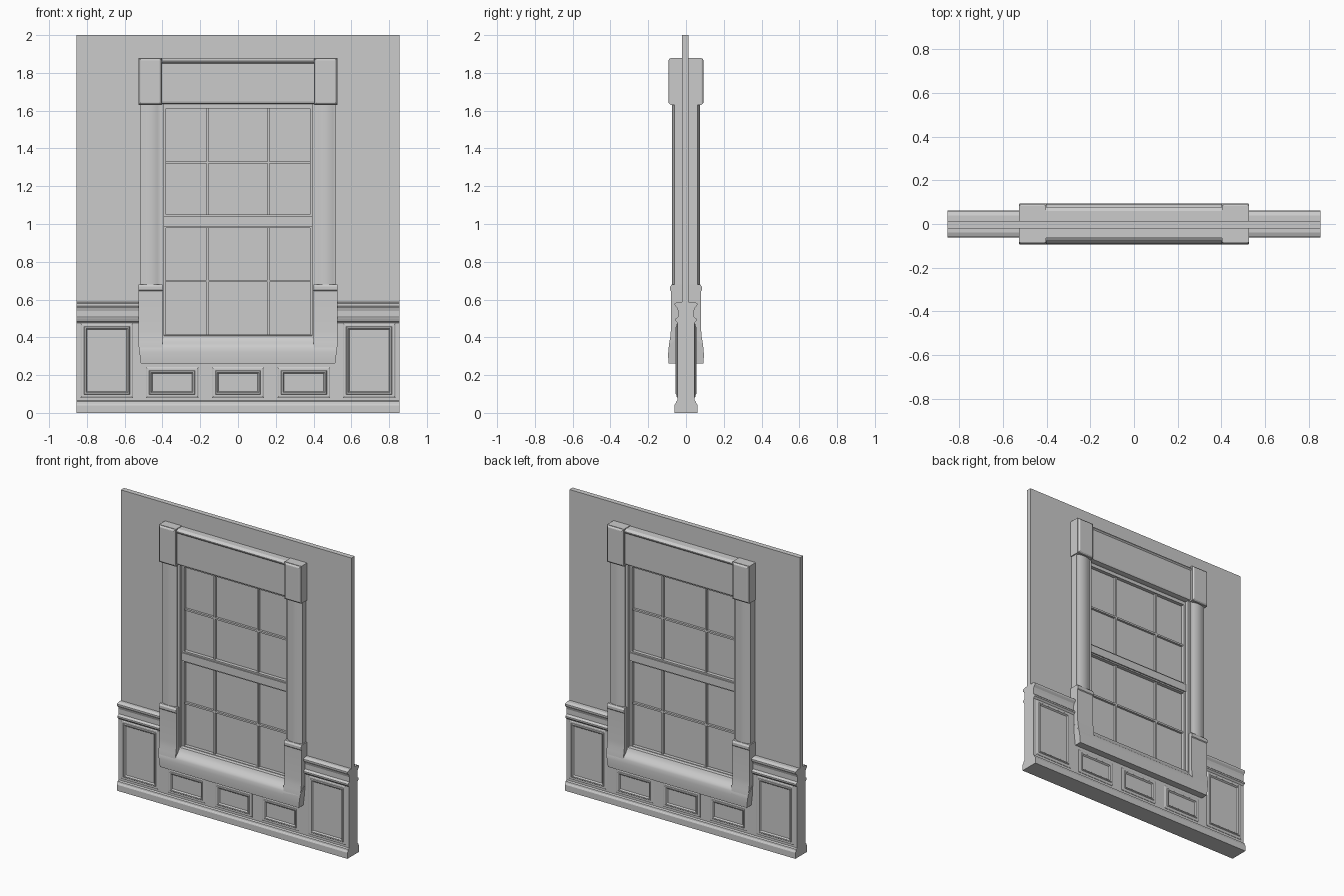
import bpy, bmesh, math

if "Cube" in bpy.data.objects:
    bpy.data.objects.remove(bpy.data.objects["Cube"])


def finish(name, bm, mx=False, my=False, smooth=False):
    """Turn a bmesh into an object, mirrored left/right and/or front/back."""
    bmesh.ops.recalc_face_normals(bm, faces=bm.faces[:])
    me = bpy.data.meshes.new(name)
    bm.to_mesh(me)
    bm.free()
    ob = bpy.data.objects.new(name, me)
    bpy.context.collection.objects.link(ob)
    if mx or my:
        m = ob.modifiers.new("mirror", 'MIRROR')
        m.use_axis = (mx, my, False)
        m.use_mirror_merge = False
    if smooth:
        bpy.ops.object.select_all(action='DESELECT')
        ob.select_set(True)
        bpy.context.view_layer.objects.active = ob
        bpy.ops.object.shade_smooth_by_angle(angle=math.radians(30))
    return ob


def prism(name, pts, axis, a, b, taper=None, **kw):
    """Extrude a profile: (y, z) points along x, or (x, y) points along z."""
    bm = bmesh.new()
    put = (lambda p, t: (t, p[0], p[1])) if axis == 'x' else (lambda p, t: (p[0], p[1], t))
    lo = [bm.verts.new(put(p, a)) for p in pts]
    hi = [bm.verts.new(put(p, b)) for p in pts]
    bm.faces.new(lo)
    bm.faces.new(hi)
    for i in range(len(pts)):
        j = (i + 1) % len(pts)
        bm.faces.new((lo[i], lo[j], hi[j], hi[i]))
    if taper:
        for v in bm.verts:
            if v.co.z < taper and abs(v.co.x) > 0.5:
                v.co.x *= 1 - 0.24 * (taper - v.co.z)
    return finish(name, bm, **kw)


def sym(pts):
    """Close a front profile (y < 0) with its reflection on the back."""
    return pts + [(-y, z) for y, z in reversed(pts)]


def box(name, x0, x1, y0, y1, z0, z1, **kw):
    return prism(name, [(x0, y0), (x1, y0), (x1, y1), (x0, y1)], 'z', z0, z1, **kw)


def rings(name, rect, steps, **kw):
    """Nested rectangles (inset, y), capped at the last one."""
    x0, x1, z0, z1 = rect
    bm = bmesh.new()
    prev = None
    for d, y in steps:
        cur = [bm.verts.new(c) for c in ((x0 + d, y, z0 + d), (x1 - d, y, z0 + d),
                                         (x1 - d, y, z1 - d), (x0 + d, y, z1 - d))]
        if prev:
            for i in range(4):
                j = (i + 1) % 4
                bm.faces.new((prev[i], prev[j], cur[j], cur[i]))
        prev = cur
    bm.faces.new(prev)
    return finish(name, bm, **kw)


def frame(name, outer, inner, y0, y1):
    """Flat rectangular frame with a rectangular hole."""
    bm = bmesh.new()
    loops = []
    for x0, x1, z0, z1 in (outer, inner):
        for y in (y0, y1):
            loops.append([bm.verts.new(c) for c in ((x0, y, z0), (x1, y, z0), (x1, y, z1), (x0, y, z1))])
    of, ob_, nf, nb = loops
    for p, q in ((of, nf), (nf, nb), (nb, ob_), (ob_, of)):
        for i in range(4):
            j = (i + 1) % 4
            bm.faces.new((p[i], p[j], q[j], q[i]))
    return finish(name, bm)


W = 0.855

# Wall with window opening
frame("wall", (-W, W, 0, 2), (-0.40, 0.40, 0.36, 1.66), -0.02, 0.014)

# Wainscot body and base board
box("wainscot_side", 0.50, W, -0.044, 0.044, 0, 0.5, mx=True)
box("wainscot_middle", -0.51, 0.51, -0.044, 0.044, 0, 0.30)
prism("base_board", sym([(-0.062, 0), (-0.062, 0.04), (-0.058, 0.047), (-0.055, 0.05),
                         (-0.053, 0.06), (-0.044, 0.066)]), 'x', -W, W)

# Chair rail on both sides of the window
prism("chair_rail", sym([(-0.044, 0.475), (-0.05, 0.482), (-0.056, 0.487), (-0.056, 0.497), (-0.05, 0.503),
                         (-0.042, 0.508), (-0.042, 0.54), (-0.047, 0.555), (-0.058, 0.567),
                         (-0.06, 0.572), (-0.06, 0.58), (-0.04, 0.588)]), 'x', 0.50, W, mx=True)

# Wainscot panels: raised moulding around a sunk field
mould = [(0, -0.04), (0, -0.046), (0.006, -0.05), (0.017, -0.05), (0.021, -0.055),
         (0.027, -0.055), (0.034, -0.046)]
rings("side_panel", (0.555, 0.833, 0.08, 0.475), mould, mx=True, my=True)
rings("low_panel_outer", (0.21, 0.487, 0.08, 0.242), mould, mx=True, my=True)
rings("low_panel_middle", (-0.137, 0.137, 0.08, 0.242), mould, my=True)

# Curved apron under the window and its end plinths
curve = [(-0.092, 0.262), (-0.094, 0.29), (-0.094, 0.32), (-0.092, 0.345)]
prism("apron", sym(curve + [(-0.087, 0.357), (-0.078, 0.367), (-0.066, 0.378), (-0.056, 0.392),
                            (-0.05, 0.408), (-0.03, 0.412)]),
      'x', -0.527, 0.527, taper=0.36, smooth=True)
prism("plinth", sym(curve + [(-0.088, 0.375), (-0.083, 0.405), (-0.08, 0.44), (-0.08, 0.645),
                             (-0.084, 0.65), (-0.084, 0.668), (-0.076, 0.68)]),
      'x', 0.40, 0.527, taper=0.36, mx=True, smooth=True)

# Pilasters with a bowed face
N = 10
bow = []
for i in range(N + 1):
    u = -1 + 2 * i / N
    bow.append((0.465 + 0.048 * u, -0.062 - 0.011 * (1 - u * u)))
side = [(0.41, -0.062)] + bow + [(0.52, -0.062)]
prism("pilaster", side + [(x, -y) for x, y in reversed(side)], 'z', 0.67, 1.64, mx=True, smooth=True)

# Corner blocks with raised faces
box("corner_block", 0.403, 0.527, -0.082, 0.082, 1.63, 1.88, mx=True)
rings("corner_block_face", (0.405, 0.525, 1.632, 1.878),
      [(0, -0.08), (0.002, -0.085), (0.008, -0.091), (0.012, -0.092)], mx=True, my=True)

# Head casing between the blocks
prism("head_casing", sym([(-0.045, 1.635), (-0.066, 1.638), (-0.07, 1.648), (-0.07, 1.85),
                          (-0.078, 1.858), (-0.078, 1.864), (-0.06, 1.876)]), 'x', -0.41, 0.41)

# Jamb linings
box("jamb", 0.393, 0.415, -0.055, 0.055, 0.38, 1.645, mx=True)

# Two sashes, meeting rail, glazing bars and glass
frame("upper_sash", (-0.40, 0.40, 1.01, 1.65), (-0.38, 0.38, 1.05, 1.612), -0.03, 0.03)
frame("lower_sash", (-0.40, 0.40, 0.37, 1.01), (-0.38, 0.38, 0.415, 0.978), -0.03, 0.03)
box("meeting_rail", -0.393, 0.393, -0.038, 0.038, 0.987, 1.04)
for label, z0, z1, zm in (("upper", 1.04, 1.62, 1.325), ("lower", 0.41, 0.985, 0.698)):
    box(label + "_glazing_bar_upright", 0.156, 0.168, -0.022, 0.022, z0, z1, mx=True)
    box(label + "_glazing_bar_cross", -0.385, 0.385, -0.021, 0.021, zm - 0.006, zm + 0.006)
    box(label + "_glass", -0.385, 0.385, -0.006, 0.006, z0, z1)
